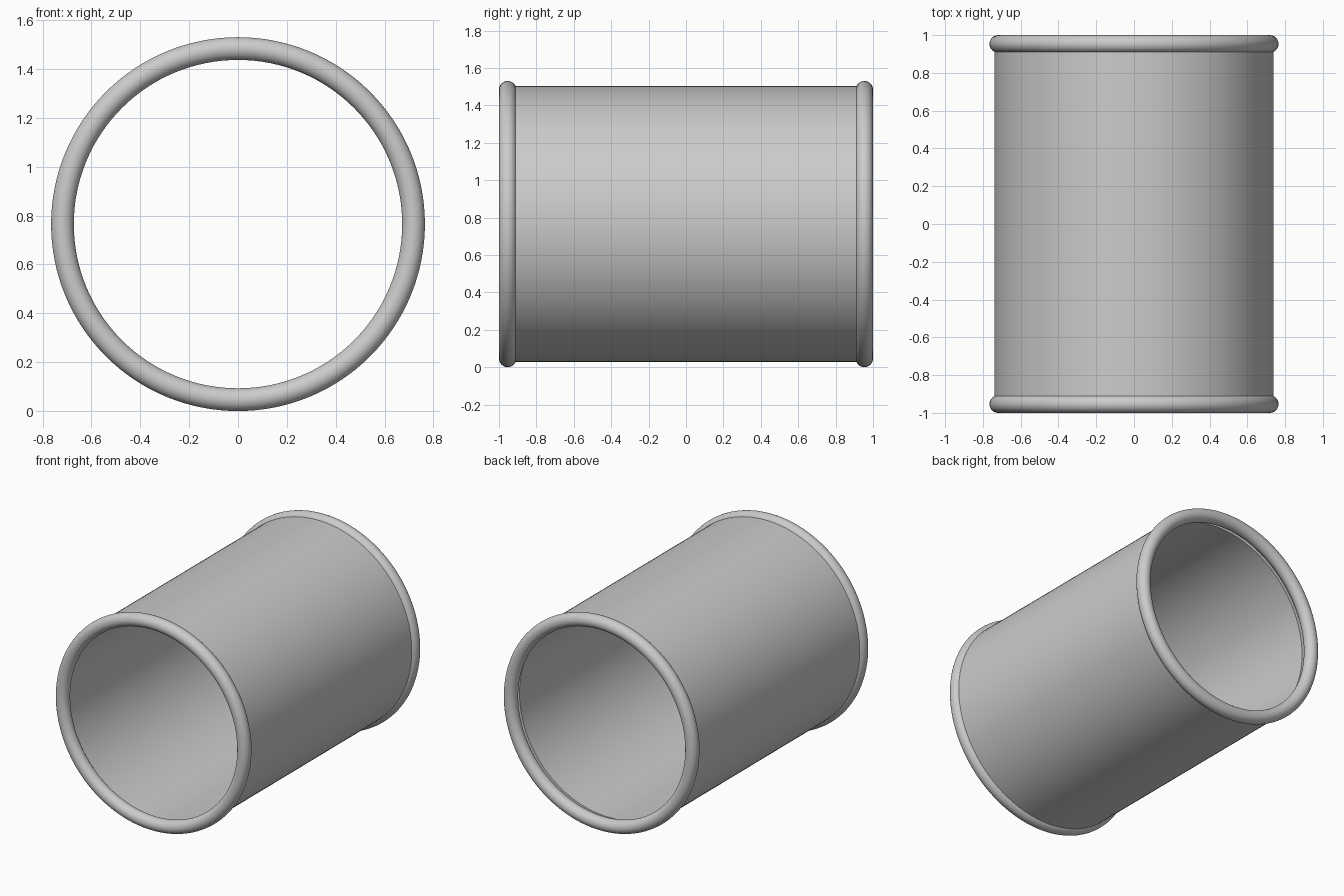
import bpy, bmesh
from math import cos, sin, pi

if "Cube" in bpy.data.objects:
    bpy.data.objects.remove(bpy.data.objects["Cube"])

R_OUT = 0.765      # outermost rim radius, also height of the axis
BEAD = 0.0465      # rim bead radius
SEGS = 128


def ring_sweep(name, profile, angle):
    """Revolve a closed (radius, y) profile around the y axis."""
    bm = bmesh.new()
    rings = []
    for i in range(SEGS):
        a = 2 * pi * i / SEGS
        rings.append([bm.verts.new((r * cos(a), y, R_OUT + r * sin(a)))
                      for r, y in profile])
    n = len(profile)
    for i in range(SEGS):
        p, q = rings[i], rings[(i + 1) % SEGS]
        for j in range(n):
            k = (j + 1) % n
            bm.faces.new((p[j], p[k], q[k], q[j]))
    bmesh.ops.recalc_face_normals(bm, faces=bm.faces)
    mesh = bpy.data.meshes.new(name)
    bm.to_mesh(mesh)
    bm.free()
    obj = bpy.data.objects.new(name, mesh)
    bpy.context.collection.objects.link(obj)
    bpy.ops.object.select_all(action='DESELECT')
    obj.select_set(True)
    bpy.context.view_layer.objects.active = obj
    bpy.ops.object.shade_smooth_by_angle(angle=angle)
    return obj


# Open tube wall, with a small inner step just inside the back rim
ring_sweep("tube_wall",
           [(0.738, -0.953), (0.738, 0.953), (0.722, 0.953),
            (0.722, 0.885), (0.699, 0.885), (0.699, -0.953)],
           0.6)

# Rounded rim bead at each end
for name, side in (("front_rim", -1), ("back_rim", 1)):
    bead = [(R_OUT - BEAD + BEAD * cos(2 * pi * t / 32),
             side * (1 - BEAD) + BEAD * sin(2 * pi * t / 32)) for t in range(32)]
    ring_sweep(name, bead, 0.6)
